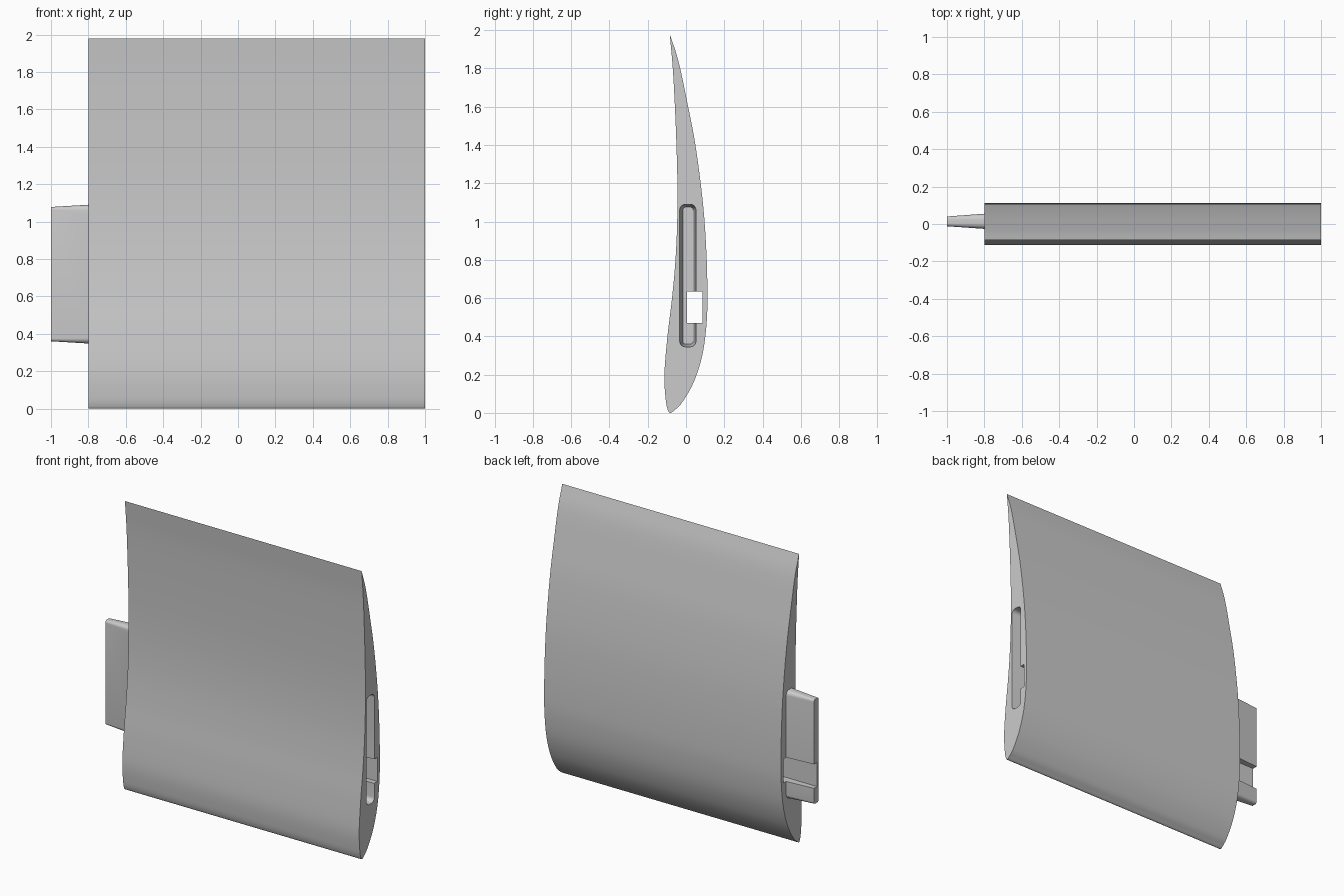
import bpy, bmesh, math
from mathutils import Vector

cube = bpy.data.objects.get("Cube")
if cube:
    bpy.data.objects.remove(cube, do_unlink=True)

grey = bpy.data.materials.new("plain grey")
grey.use_nodes = True
grey.diffuse_color = (0.6, 0.6, 0.6, 1)
grey.node_tree.nodes["Principled BSDF"].inputs["Base Color"].default_value = (0.6, 0.6, 0.6, 1)


def loft(name, sections):
    """Closed solid through matching (x, outline) sections, outline in (y, z)."""
    bm = bmesh.new()
    rings = [[bm.verts.new((x, y, z)) for y, z in pts] for x, pts in sections]
    n = len(rings[0])
    for a, b in zip(rings, rings[1:]):
        for i in range(n):
            j = (i + 1) % n
            bm.faces.new((a[i], a[j], b[j], b[i]))
    bm.faces.new(rings[0])
    bm.faces.new(rings[-1])
    bmesh.ops.recalc_face_normals(bm, faces=bm.faces)
    mesh = bpy.data.meshes.new(name)
    bm.to_mesh(mesh)
    bm.free()
    mesh.materials.append(grey)
    obj = bpy.data.objects.new(name, mesh)
    bpy.context.collection.objects.link(obj)
    return obj


def spline(points, steps=6):
    """Smooth curve through the points, ends included."""
    p = [Vector(q) for q in points]
    p = [2 * p[0] - p[1]] + p + [2 * p[-1] - p[-2]]
    out = []
    for a, b, c, d in zip(p, p[1:], p[2:], p[3:]):
        for k in range(steps):
            t = k / steps
            out.append(0.5 * (2 * b + (c - a) * t + (2 * a - 5 * b + 4 * c - d) * t ** 2
                              + (3 * b - a - 3 * c + d) * t ** 3))
    return out


def rounded(y0, y1, z0, z1, r, steps=6):
    """Rounded rectangle outline."""
    corners = [(y1 - r, z1 - r), (y0 + r, z1 - r), (y0 + r, z0 + r), (y1 - r, z0 + r)]
    pts = []
    for q, (y, z) in enumerate(corners):
        for k in range(steps + 1):
            a = math.pi / 2 * (q + k / steps)
            pts.append((y + r * math.cos(a), z + r * math.sin(a)))
    return pts


def boolean(target, other, operation):
    mod = target.modifiers.new(operation.title(), "BOOLEAN")
    mod.operation = operation
    mod.solver = "EXACT"
    mod.object = other
    bpy.context.view_layer.objects.active = target
    bpy.ops.object.modifier_apply(modifier=mod.name)
    bpy.data.objects.remove(other, do_unlink=True)


# Aerofoil outline: up the concave front, down the bulging back, around the nose
outline = [(-0.085, 1.98), (-0.069, 1.8), (-0.058, 1.6), (-0.05, 1.4), (-0.045, 1.2),
           (-0.046, 1.0), (-0.055, 0.8), (-0.073, 0.6), (-0.097, 0.4), (-0.113, 0.2),
           (-0.106, 0.07), (-0.095, 0.015), (-0.082, 0.0), (-0.06, 0.014), (-0.02, 0.055),
           (0.04, 0.16), (0.085, 0.3), (0.107, 0.46), (0.112, 0.62), (0.106, 0.85),
           (0.088, 1.1), (0.049, 1.4), (0.005, 1.63), (-0.04, 1.84), (-0.085, 1.98)]
wing = loft("wing_section", [(-0.8, spline(outline)), (1.0, spline(outline))])

# Tapered socket in one end, matching tenon on the other
wide = (-0.033, 0.052, 0.345, 1.09, 0.03)
narrow = (-0.016, 0.038, 0.36, 1.075, 0.015)


def step_out(a, b, t):
    return rounded(*(u + (v - u) * t for u, v in zip(a, b)))


socket = loft("socket_cutter", [(0.8, rounded(*narrow)), (1.01, step_out(narrow, wide, 1.05))])
boolean(wing, socket, "DIFFERENCE")

wide_tenon = (-0.026, 0.055, 0.348, 1.09, 0.03)
narrow_tenon = (-0.012, 0.04, 0.36, 1.078, 0.015)
tenon = loft("tenon", [(-1.0, rounded(*narrow_tenon)), (-0.79, step_out(narrow_tenon, wide_tenon, 1.05))])
boolean(wing, tenon, "UNION")

# Rectangular channel running the full length, notching the tenon
channel = [(0.006, 0.47), (0.085, 0.47), (0.085, 0.635), (0.006, 0.635)]
cutter = loft("channel_cutter", [(-1.1, channel), (1.1, channel)])
boolean(wing, cutter, "DIFFERENCE")

# Smooth skin with crisp edges
bpy.ops.object.select_all(action="DESELECT")
wing.select_set(True)
bpy.context.view_layer.objects.active = wing
bpy.ops.object.shade_smooth_by_angle(angle=math.radians(30))
